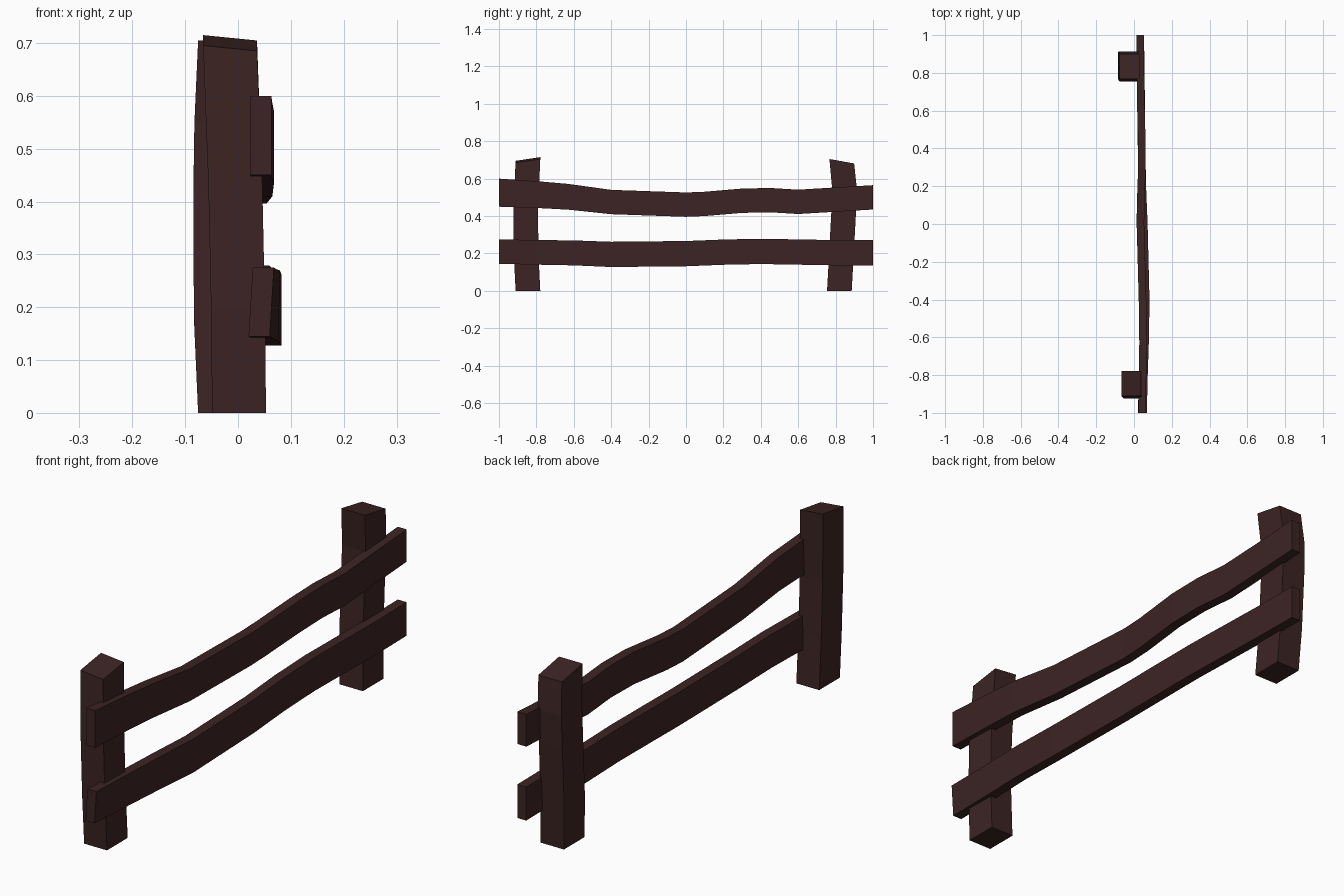
import bpy
import bmesh
from mathutils import Vector

default_cube = bpy.data.objects.get("Cube")
if default_cube:
    bpy.data.objects.remove(default_cube, do_unlink=True)

# Single dark timber colour
wood_colour = (0.045, 0.017, 0.017, 1.0)
wood = bpy.data.materials.new("dark_brown_wood")
wood.use_nodes = True
wood.diffuse_color = wood_colour
shader = wood.node_tree.nodes["Principled BSDF"]
shader.inputs["Base Color"].default_value = wood_colour
shader.inputs["Roughness"].default_value = 0.9


def loft(name, sections):
    """Skin a closed, flat-shaded beam through four-cornered sections."""
    bm = bmesh.new()
    rings = [[bm.verts.new(corner) for corner in section] for section in sections]
    for lower, upper in zip(rings, rings[1:]):
        for i in range(len(lower)):
            j = (i + 1) % len(lower)
            bm.faces.new((lower[i], lower[j], upper[j], upper[i]))
    bm.faces.new(rings[0])
    bm.faces.new(rings[-1])
    bmesh.ops.recalc_face_normals(bm, faces=bm.faces)
    mesh = bpy.data.meshes.new(name)
    bm.to_mesh(mesh)
    bm.free()
    mesh.materials.append(wood)
    beam = bpy.data.objects.new(name, mesh)
    bpy.context.collection.objects.link(beam)
    return beam


def rectangle(centre, side, up):
    """Corners of a rectangle spanned by two half-extent vectors."""
    centre = Vector(centre)
    return [centre - side - up, centre + side - up,
            centre + side + up, centre - side + up]


def post(name, path, width, depth, slope_x, slope_y):
    """Upright beam with a slanted cut on its top end."""
    side, along = Vector((width / 2, 0, 0)), Vector((0, depth / 2, 0))
    sections = [rectangle(point, side, along) for point in path]
    middle = Vector(path[-1])
    for corner in sections[-1]:
        offset = corner - middle
        corner.z += offset.x * slope_x + offset.y * slope_y
    loft(name, sections)


def rail(name, path, thickness, start_height, end_height, lean):
    """Wavy plank whose height and sideways lean fade along its length."""
    sections = []
    for y, x, z in path:
        blend = min(1, (y + 1) / 0.6)
        height = start_height + (end_height - start_height) * blend
        side = Vector((thickness / 2, 0, 0))
        up = Vector((lean * (1 - blend), 0, height / 2))
        sections.append(rectangle((x, y, z), side, up))
    loft(name, sections)


# Leaning, slightly bowed posts
post("front_post",
     [(0.002, -0.845, 0), (0, -0.855, 0.2), (-0.005, -0.857, 0.43),
      (-0.015, -0.845, 0.7)],
     width=0.102, depth=0.132, slope_x=-0.1, slope_y=0.15)
post("back_post",
     [(-0.023, 0.82, 0), (-0.031, 0.83, 0.18), (-0.032, 0.843, 0.42),
      (-0.03, 0.847, 0.55), (-0.023, 0.833, 0.693)],
     width=0.105, depth=0.132, slope_x=0, slope_y=-0.18)

# Two wavy rails on the left side of the posts
rail("upper_rail",
     [(-1, 0.043, 0.525), (-0.8, 0.045, 0.515), (-0.63, 0.048, 0.503),
      (-0.4, 0.045, 0.475), (0, 0.034, 0.461), (0.1, 0.035, 0.465),
      (0.3, 0.042, 0.482), (0.45, 0.041, 0.485), (0.6, 0.037, 0.476),
      (0.8, 0.034, 0.488), (1, 0.033, 0.5)],
     thickness=0.04, start_height=0.15, end_height=0.13, lean=0)
rail("lower_rail",
     [(-1, 0.044, 0.21), (-0.8, 0.05, 0.206), (-0.6, 0.058, 0.203),
      (-0.4, 0.062, 0.195), (0, 0.052, 0.199), (0.2, 0.044, 0.207),
      (0.4, 0.04, 0.211), (0.8, 0.036, 0.204), (1, 0.033, 0.204)],
     thickness=0.04, start_height=0.13, end_height=0.135, lean=0.004)
